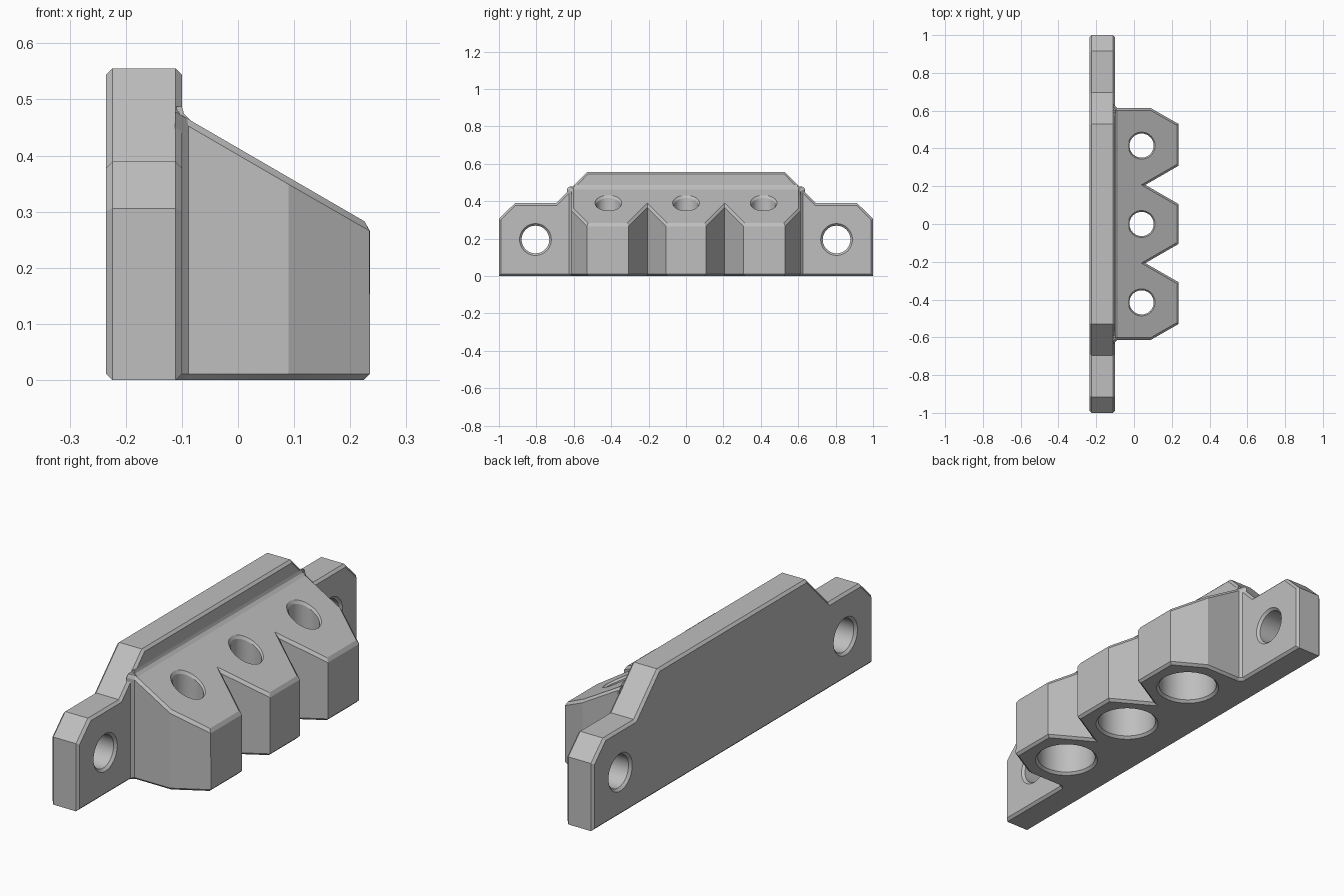
import bpy, bmesh, math
from mathutils import Vector, Matrix

if "Cube" in bpy.data.objects:
    bpy.data.objects.remove(bpy.data.objects["Cube"], do_unlink=True)

CHAMFER = 0.011
PITCH = 0.415      # spacing of the sockets
SLOPE = -0.58      # fall of the holder's top towards +x

grey = bpy.data.materials.new("light grey")
grey.use_nodes = True
colour = (0.52, 0.52, 0.52, 1)
grey.diffuse_color = colour
grey.node_tree.nodes["Principled BSDF"].inputs["Base Color"].default_value = colour


def top_z(x):
    return 0.283 + SLOPE * (x - 0.225)


def finish(bm, name):
    bmesh.ops.recalc_face_normals(bm, faces=bm.faces)
    mesh = bpy.data.meshes.new(name)
    bm.to_mesh(mesh)
    bm.free()
    mesh.materials.append(grey)
    obj = bpy.data.objects.new(name, mesh)
    bpy.context.collection.objects.link(obj)
    return obj


def prism(points, direction):
    """Extrude a closed outline; also return the edges around both caps."""
    bm = bmesh.new()
    base = bm.faces.new([bm.verts.new(p) for p in points])
    out = bmesh.ops.extrude_face_region(bm, geom=[base], use_keep_orig=True)
    moved = [g for g in out["geom"] if isinstance(g, bmesh.types.BMVert)]
    bmesh.ops.translate(bm, verts=moved, vec=direction)
    bmesh.ops.recalc_face_normals(bm, faces=bm.faces)
    axis = Vector(direction).normalized()
    rim = [e for e in bm.edges
           if abs((e.verts[0].co - e.verts[1].co).normalized().dot(axis)) < 0.5]
    return bm, moved, rim


def chamfer(bm, edges):
    bmesh.ops.bevel(bm, geom=edges, offset=CHAMFER, segments=1, profile=0.5,
                    affect='EDGES', clamp_overlap=False)


def lathe(name, rings, matrix, sides=48):
    """Round cutter from (radius, height, shear) rings."""
    bm = bmesh.new()
    loops = []
    for r, h, shear in rings:
        loop = []
        for i in range(sides):
            a = math.tau * i / sides
            x, y = r * math.cos(a), r * math.sin(a)
            loop.append(bm.verts.new(matrix @ Vector((x, y, h + shear * x))))
        loops.append(loop)
    for lo, hi in zip(loops, loops[1:]):
        for i in range(sides):
            j = (i + 1) % sides
            bm.faces.new((lo[i], lo[j], hi[j], hi[i]))
    bm.faces.new(loops[0])
    bm.faces.new(loops[-1])
    cutter = finish(bm, name)
    cutter.hide_render = True
    return cutter


def cut(obj, cutter):
    mod = obj.modifiers.new("hole", 'BOOLEAN')
    mod.operation, mod.solver, mod.object = 'DIFFERENCE', 'EXACT', cutter
    bpy.ops.object.select_all(action='DESELECT')
    bpy.context.view_layer.objects.active = obj
    obj.select_set(True)
    bpy.ops.object.modifier_apply(modifier=mod.name)
    bpy.data.objects.remove(cutter, do_unlink=True)


def smooth(obj):
    bpy.ops.object.select_all(action='DESELECT')
    bpy.context.view_layer.objects.active = obj
    obj.select_set(True)
    bpy.ops.object.shade_smooth_by_angle(angle=math.radians(25))


# Mounting plate: stepped outline, chamfered front and back
half = [(1, 0), (1, 0.306), (0.915, 0.389), (0.695, 0.389), (0.53, 0.555)]
outline = half + [(-y, z) for y, z in reversed(half)]
bm, _, rim = prism([(-0.235, y, z) for y, z in outline], (0.135, 0, 0))
chamfer(bm, rim)
# Chamfer the underside at both ends
mounting_plate = finish(bm, "mounting_plate")

# Screw holes through the plate, countersunk slightly on both faces
for side in (-1, 1):
    place = Matrix.Translation((-0.1675, side * 0.805, 0.195)) @ Matrix.Rotation(math.pi / 2, 4, 'Y')
    rings = [(0.095, -0.0775, 0), (0.074, -0.0565, 0), (0.074, 0.0565, 0), (0.095, 0.0775, 0)]
    cut(mounting_plate, lathe("screw_hole_cutter", rings, place))
smooth(mounting_plate)

# Holder block: three prongs with V notches and a sloping top
half = [(0.06, 0.207), (0.235, 0.308), (0.235, 0.53), (0.09, 0.613),
        (-0.088, 0.613), (-0.112, 0.637)]
half = [(0.235, 0.106)] + half
outline = half + [(x, -y) for x, y in reversed(half)]
bm, top, rim = prism([(x, y, 0) for x, y in outline], (0, 0, 1))
for v in top:
    v.co.z = top_z(v.co.x)
chamfer(bm, [e for e in rim if max(v.co.x for v in e.verts) > -0.1])
holder_block = finish(bm, "holder_block")

# Sockets: narrow neck above, wide bore below, chamfered at both ends
neck_z = top_z(0.04)
rings = [(0.147, -0.01, 0), (0.126, 0.011, 0), (0.126, 0.22, 0), (0.064, 0.22, 0),
         (0.064, neck_z - 0.011, SLOPE), (0.085, neck_z + 0.02, SLOPE)]
for n in (-1, 0, 1):
    place = Matrix.Translation((0.04, n * PITCH, 0))
    cut(holder_block, lathe("socket_cutter", rings, place))
smooth(holder_block)

# Small fillet where the sloping top meets the plate
profile = [(-0.11, 0.487), (-0.1, 0.487), (-0.096, 0.474), (-0.084, top_z(-0.084)), (-0.11, 0.45)]
bm, _, _ = prism([(x, -0.6, z) for x, z in profile], (0, 1.2, 0))
top_fillet = finish(bm, "top_fillet")
smooth(top_fillet)
